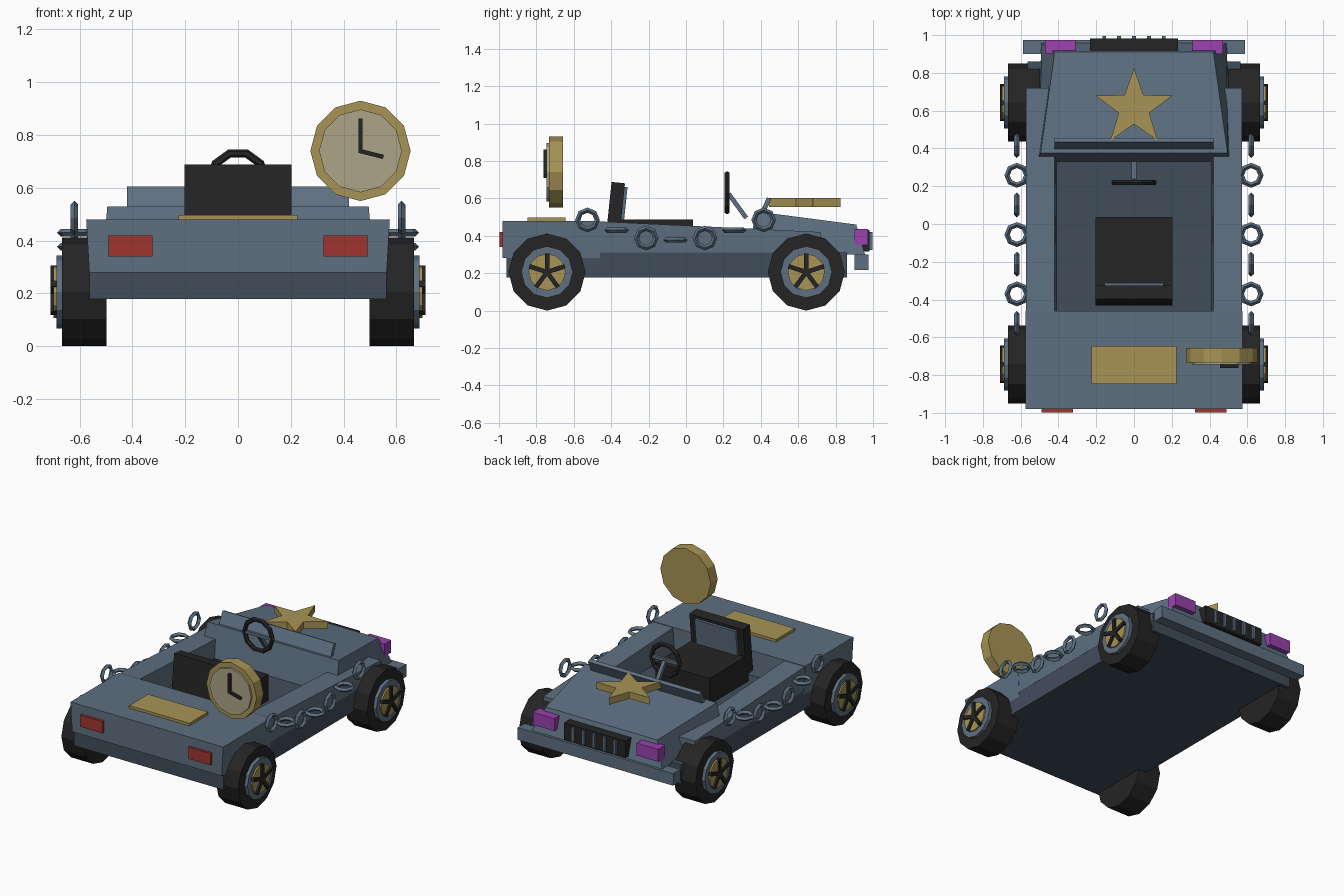
import bpy, bmesh, math
from mathutils import Matrix, Vector

if "Cube" in bpy.data.objects:
    bpy.data.objects.remove(bpy.data.objects["Cube"])

def mat(name, r, g, b):
    m = bpy.data.materials.new(name)
    m.diffuse_color = (r, g, b, 1)
    m.use_nodes = True
    m.node_tree.nodes["Principled BSDF"].inputs["Base Color"].default_value = m.diffuse_color
    return m

SLATE = mat("slate blue", .112, .162, .222)
DARK = mat("dark slate", .053, .075, .105)
BLACK = mat("black", .018, .018, .018)
GOLD = mat("gold", .39, .296, .089)
CREAM = mat("pale gold", .413, .376, .245)
RED = mat("tail red", .352, .036, .028)
PURPLE = mat("lamp purple", .328, .054, .434)

def finish(name, bm, m):
    bmesh.ops.recalc_face_normals(bm, faces=bm.faces)
    me = bpy.data.meshes.new(name)
    bm.to_mesh(me)
    bm.free()
    me.materials.append(m)
    o = bpy.data.objects.new(name, me)
    bpy.context.collection.objects.link(o)
    return o

def box(name, x, y, z, m, rot=None):
    """Box from (min, max) ranges, optionally rotated about its centre."""
    bm = bmesh.new()
    bmesh.ops.create_cube(bm, size=1)
    c = Vector([(a + b) / 2 for a, b in (x, y, z)])
    s = Matrix.Diagonal([b - a for a, b in (x, y, z)] + [1])
    bm.transform(Matrix.Translation(c) @ (rot or Matrix()) @ s)
    return finish(name, bm, m)

def loft(name, loop_a, loop_b, m):
    """Solid between two matching loops of points."""
    bm = bmesh.new()
    a = [bm.verts.new(p) for p in loop_a]
    b = [bm.verts.new(p) for p in loop_b]
    bm.faces.new(a)
    bm.faces.new(b)
    n = len(a)
    for i in range(n):
        j = (i + 1) % n
        bm.faces.new((a[i], a[j], b[j], b[i]))
    return finish(name, bm, m)

def disc(name, centre, r, depth, axis, m, n=12):
    bm = bmesh.new()
    bmesh.ops.create_cone(bm, cap_ends=True, segments=n, radius1=r, radius2=r, depth=depth)
    bm.transform(Matrix.Translation(centre) @ Matrix.Rotation(math.pi / 2, 4, axis))
    return finish(name, bm, m)

def ring(name, centre, major, minor, n, k, rot, m):
    """Low-poly torus lying in its local xy plane."""
    bm = bmesh.new()
    v = []
    for i in range(n):
        a = 2 * math.pi * i / n
        for j in range(k):
            b = 2 * math.pi * j / k
            q = major + minor * math.cos(b)
            v.append(bm.verts.new((q * math.cos(a), q * math.sin(a), minor * math.sin(b))))
    for i in range(n):
        for j in range(k):
            i2, j2 = (i + 1) % n, (j + 1) % k
            bm.faces.new((v[i*k+j], v[i2*k+j], v[i2*k+j2], v[i*k+j2]))
    bm.transform(Matrix.Translation(centre) @ rot)
    return finish(name, bm, m)

RX = lambda d: Matrix.Rotation(math.radians(d), 4, 'X')
RY = lambda d: Matrix.Rotation(math.radians(d), 4, 'Y')

# Chassis and rear deck
box("chassis", (-.563, .563), (-.96, .86), (.178, .31), DARK)
deck = [(-.563, .28), (.563, .28), (.575, .48), (-.575, .48)]
loft("rear_deck", [(x, -.98, z) for x, z in deck], [(x, -.46, z) for x, z in deck], SLATE)

# Hood with sloping top, flared sides and raked nose
loft("hood",
     [(-.49, .957, .30), (.49, .957, .30), (.515, .33, .30), (-.515, .33, .30)],
     [(-.42, .91, .46), (.42, .91, .46), (.495, .375, .53), (-.495, .375, .53)], SLATE)
box("cowl", (-.42, .42), (.41, .435), (.50, .605), SLATE, RX(-25))
box("front_bumper", (-.587, .587), (.90, .975), (.218, .30), SLATE)

# Grille with ribs
box("grille", (-.232, .232), (.90, .982), (.315, .43), BLACK)
for i in range(-2, 3):
    box("grille_rib", (i*.079 - .01, i*.079 + .01), (.97, .996), (.325, .42), SLATE)

# Deck plate and star ornament
box("deck_plate", (-.226, .226), (-.847, -.645), (.475, .498), GOLD)
star = []
for i in range(10):
    r, a = (.212, .085)[i % 2], math.pi / 2 + i * math.pi / 5
    star.append((r * math.cos(a), .614 + r * math.sin(a)))
loft("star_ornament", [(x, y, .555) for x, y in star], [(x, y, .602) for x, y in star], GOLD)

# Parts repeated on both sides
for s in (-1, 1):
    side = lambda a, b: tuple(sorted((s * a, s * b)))
    wall = [(-.47, .31), (.72, .31), (.72, .42), (.31, .44), (-.47, .477)]
    loft("side_wall",
         [(s * (.41 if z < .4 else .42), y, z) for y, z in wall],
         [(s * (.564 if z < .4 else .572), y, z) for y, z in wall], SLATE)
    box("tail_light", side(.324, .49), (-.997, -.97), (.34, .42), RED)
    box("headlight", side(.31, .472), (.90, .974), (.35, .435), PURPLE)

    # Wheels: tyre, rim, gold hub and five spokes
    for yc in (-.743, .643):
        zc = .206
        disc("tyre", (s * .582, yc, zc), .206, .168, 'Y', BLACK)
        disc("rim", (s * .66, yc, zc), .138, .056, 'Y', SLATE)
        disc("hub", (s * .66, yc, zc), .099, .076, 'Y', GOLD)
        for i in range(5):
            a = math.radians(72 * i)
            p = (math.sin(a), math.cos(a))
            q = (p[1], -p[0])
            pts = [(yc + p[0]*d + q[0]*w, zc + p[1]*d + q[1]*w)
                   for d, w in ((-.008, -.012), (.1, -.012), (.1, .012), (-.008, .012))]
            loft("wheel_spoke", [(s * .68, y, z) for y, z in pts],
                 [(s * .71, y, z) for y, z in pts], BLACK)

    # Chain of alternating upright and flat links
    for i, z in enumerate((.485, .43, .388, .377, .388, .43, .485)):
        y = -.527 + i * .157
        ring("chain_link", (s * .62, y, z), .052, .014, 8, 4,
             RY(90) if i % 2 == 0 else Matrix(), SLATE)

# Seat
box("seat_cushion", (-.203, .203), (-.38, .038), (.31, .488), BLACK)
box("seat_back", (-.203, .203), (-.415, -.343), (.36, .685), BLACK, RX(-6))
box("seat_back_pad", (-.155, .155), (-.352, -.322), (.48, .662), SLATE, RX(-6))

# Steering wheel with crossbar and column
ring("steering_wheel", (0, .22, .63), .105, .016, 10, 6, RX(90), BLACK)
box("steering_crossbar", (-.1, .1), (.211, .229), (.62, .64), SLATE)
box("steering_column", (-.012, .012), (.263, .287), (.48, .64), SLATE, RX(36))

# Wind-up clock
disc("clock_case", (.464, -.695, .74), .19, .075, 'X', GOLD)
disc("clock_face", (.464, -.735, .74), .157, .02, 'X', CREAM)
box("clock_minute_hand", (.456, .472), (-.762, -.74), (.732, .862), BLACK)
hand = RY(14)
box("clock_hour_hand", (.462, .552), (-.762, -.74), (.72, .736), BLACK, hand)
